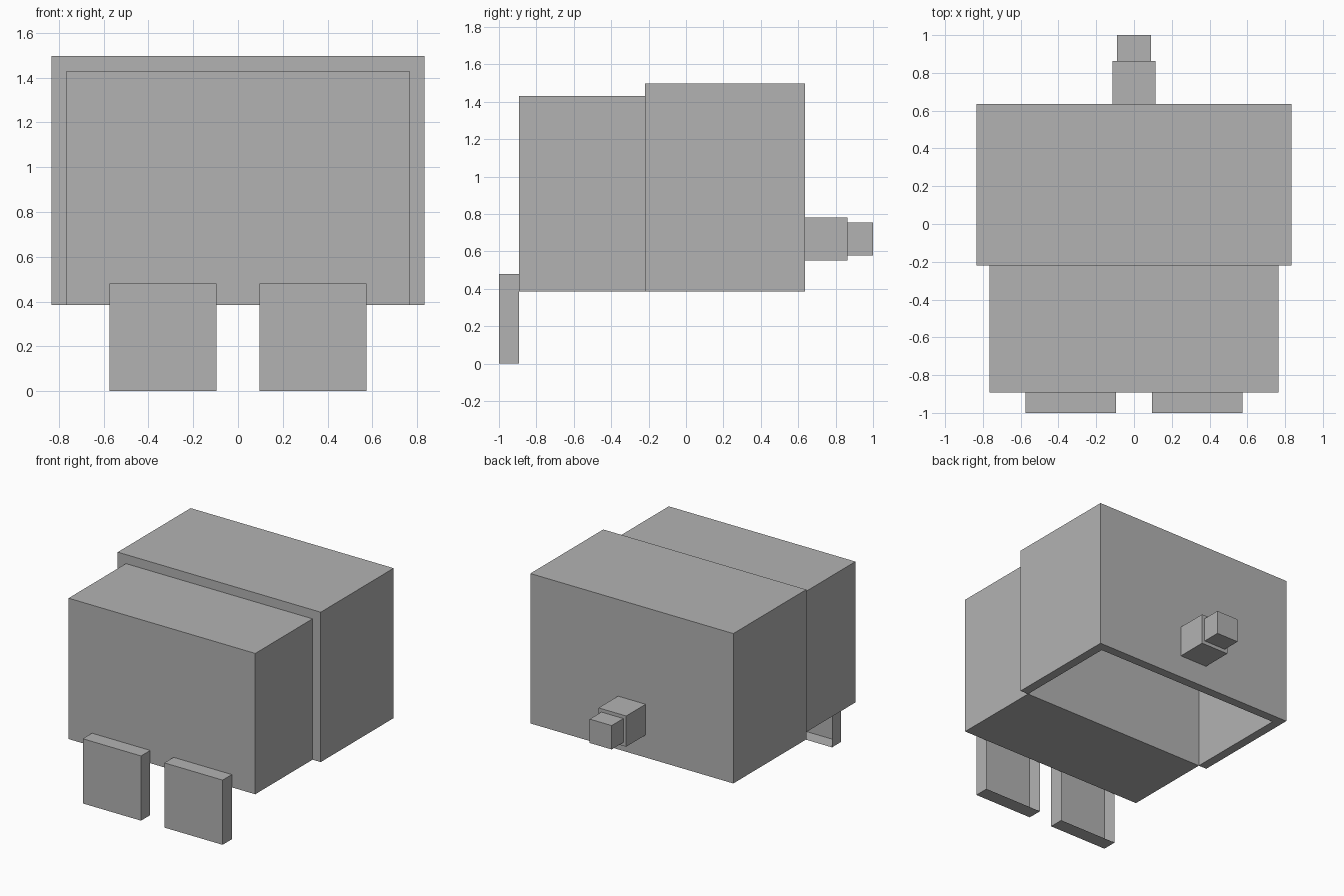
import bpy
import bmesh
from mathutils import Vector

cube = bpy.data.objects.get("Cube")
if cube:
    bpy.data.objects.remove(cube, do_unlink=True)

grey = bpy.data.materials.new("plain grey")
grey.use_nodes = True
COLOUR = (0.45, 0.45, 0.45, 1)
grey.diffuse_color = COLOUR
grey.node_tree.nodes["Principled BSDF"].inputs["Base Color"].default_value = COLOUR


def finish(name, bm):
    mesh = bpy.data.meshes.new(name)
    bm.to_mesh(mesh)
    bm.free()
    mesh.materials.append(grey)
    obj = bpy.data.objects.new(name, mesh)
    bpy.context.collection.objects.link(obj)
    return obj


def add_box(bm, low, high, open_side=None, inward=False):
    """Add a box; leave out the side facing open_side."""
    low, high = Vector(low), Vector(high)
    verts = bmesh.ops.create_cube(bm, size=1)["verts"]
    for v in verts:
        v.co = (low + high) / 2 + v.co * (high - low)
    faces = list({f for v in verts for f in v.link_faces})
    bmesh.ops.recalc_face_normals(bm, faces=faces)
    gone = [f for f in faces if open_side and f.normal.dot(Vector(open_side)) > 0.9]
    if inward:
        bmesh.ops.reverse_faces(bm, faces=[f for f in faces if f not in gone])
    bmesh.ops.delete(bm, geom=gone, context="FACES")


def box(name, low, high, open_side=None):
    bm = bmesh.new()
    add_box(bm, low, high, open_side)
    return finish(name, bm)


FRONT, BACK, DOWN = (0, -1, 0), (0, 1, 0), (0, 0, -1)
base, step, rear, wall = 0.385, -0.22, 0.635, 0.067
half = 0.833
inner = half - wall
top = 1.497

# Front half of the body
box("front_body", (-inner, -0.892, base), (inner, step, top - wall))

# Rear half: a thick shell, open underneath, closed in front by the front body
bm = bmesh.new()
add_box(bm, (-half, step, base), (half, rear, top), DOWN)
add_box(bm, (-inner, step, base), (inner, rear - wall, top - wall), DOWN, inward=True)
# Drop the solid front walls and replace them with the step around the front body
bm.normal_update()
bmesh.ops.delete(bm, geom=[f for f in bm.faces
                           if abs(f.calc_center_median().y - step) < 0.001],
                 context="FACES")


def quad(*points):
    bm.faces.new([bm.verts.new(p) for p in points])


for s in (-1, 1):
    # Side strips of the step and of the bottom rim
    quad((s * inner, step, base), (s * half, step, base),
         (s * half, step, top), (s * inner, step, top - wall))
    quad((s * inner, step, base), (s * half, step, base),
         (s * half, rear, base), (s * inner, rear - wall, base))
quad((-half, step, top), (half, step, top),
     (inner, step, top - wall), (-inner, step, top - wall))
quad((-half, rear, base), (half, rear, base),
     (inner, rear - wall, base), (-inner, rear - wall, base))
bmesh.ops.remove_doubles(bm, verts=bm.verts, dist=0.0005)
bmesh.ops.recalc_face_normals(bm, faces=bm.faces)
finish("rear_body", bm)

# Feet: shallow trays open at the back
for side, s in (("left", 1), ("right", -1)):
    x = sorted((s * 0.096, s * 0.574))
    box(side + "_foot", (x[0], -1, 0), (x[1], -0.892, 0.48), BACK)

# Stepped tail
box("tail_base", (-0.113, rear, 0.552), (0.113, 0.863, 0.78), FRONT)
box("tail_tip", (-0.09, 0.863, 0.578), (0.09, 1, 0.755), FRONT)
